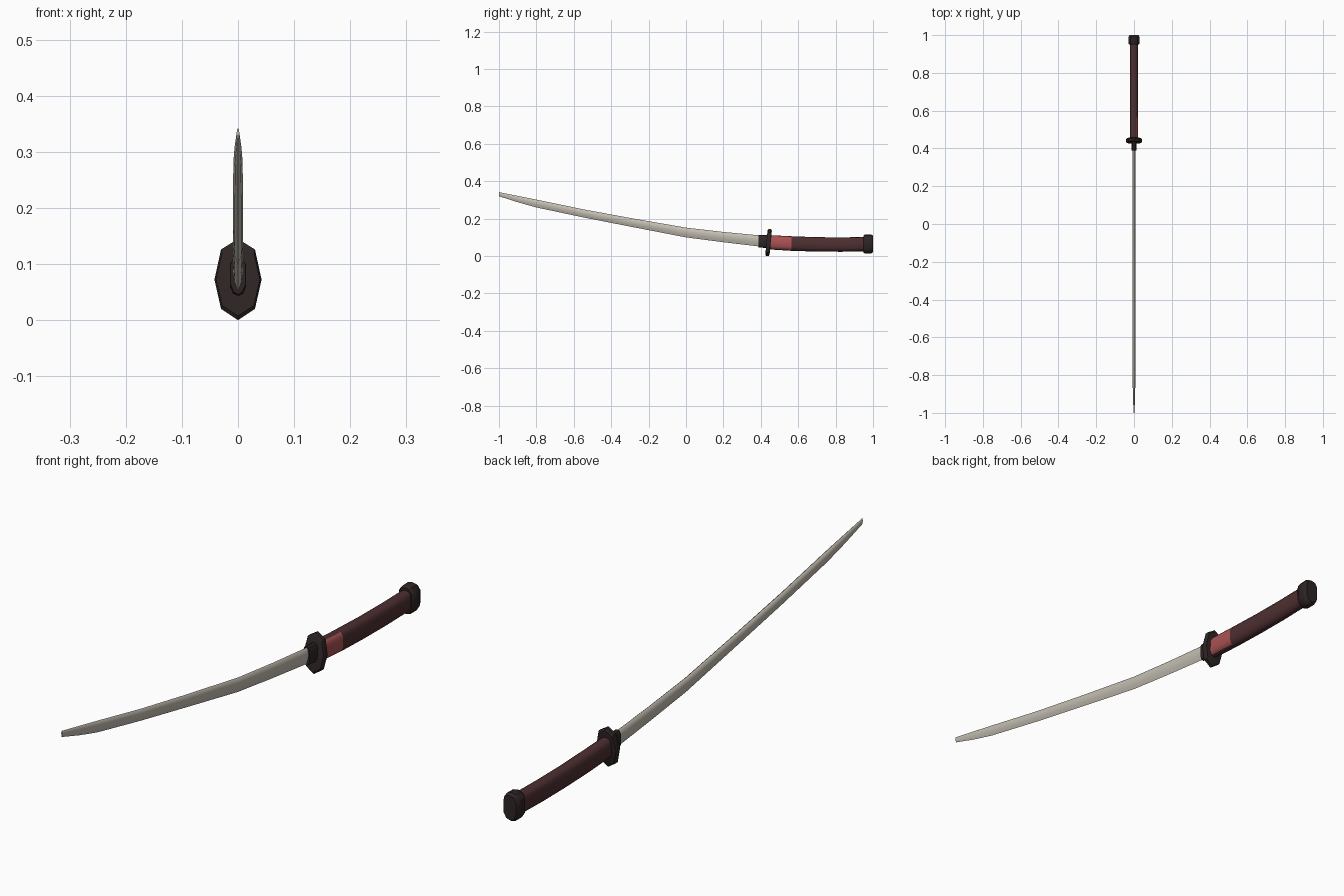
import bpy, bmesh, math

if "Cube" in bpy.data.objects:
    bpy.data.objects.remove(bpy.data.objects["Cube"])

def material(name, rgb):
    m = bpy.data.materials.new(name)
    m.diffuse_color = (*rgb, 1)
    m.use_nodes = True
    m.node_tree.nodes["Principled BSDF"].inputs["Base Color"].default_value = m.diffuse_color
    return m

STEEL = material("pale steel", (0.56, 0.52, 0.45))
DARK = material("dark iron", (0.028, 0.018, 0.018))
WRAP = material("dark red wrap", (0.075, 0.028, 0.030))
RED = material("red patch", (0.40, 0.085, 0.085))

def loft(name, rings, mats, angle=35, pick=None):
    """Skin equal-length closed rings of points and cap both ends."""
    bm = bmesh.new()
    loops = [[bm.verts.new(p) for p in ring] for ring in rings]
    n = len(loops[0])
    for a, b in zip(loops, loops[1:]):
        for i in range(n):
            j = (i + 1) % n
            bm.faces.new((a[i], a[j], b[j], b[i]))
    bm.faces.new(loops[0])
    bm.faces.new(loops[-1])
    bmesh.ops.recalc_face_normals(bm, faces=bm.faces)
    if pick:
        for f in bm.faces:
            f.material_index = pick(f)
    me = bpy.data.meshes.new(name)
    bm.to_mesh(me)
    bm.free()
    for m in mats:
        me.materials.append(m)
    ob = bpy.data.objects.new(name, me)
    bpy.context.collection.objects.link(ob)
    bpy.context.view_layer.objects.active = ob
    ob.select_set(True)
    bpy.ops.object.shade_smooth_by_angle(angle=math.radians(angle))
    ob.select_set(False)
    return ob

def section(y, z0, z1, w, profile, lean=0.0):
    """Mirrored outline: profile holds (half width, height) fractions, bottom to top."""
    pts = list(profile)
    pts += [(-x, t) for x, t in reversed(profile) if x > 0]
    return [(x * w, y + lean * (t - 0.5), z0 + t * (z1 - z0)) for x, t in pts]

# Blade: sharp lower edge, side ridge, narrow spine on top
BLADE = [(0, 0), (0.65, 0.28), (1, 0.62), (0.55, 0.93), (0, 1)]
stations = [(-1.0, 0.32, 0.342, 0.0025), (-0.9, 0.288, 0.322, 0.006),
            (-0.8, 0.260, 0.302, 0.008), (-0.55, 0.207, 0.250, 0.009),
            (-0.3, 0.158, 0.204, 0.009), (0.0, 0.100, 0.152, 0.009),
            (0.2, 0.074, 0.129, 0.009), (0.42, 0.048, 0.108, 0.009)]
loft("blade", [section(y, a, b, w, BLADE) for y, a, b, w in stations], [STEEL], 50)

# Eight-sided outlines for collar, guard, grip and pommel
OCT = [(0, 0), (0.72, 0.14), (1, 0.5), (0.72, 0.87), (0, 1)]
GRIP = [(0, 0), (0.6, 0.06), (1, 0.25), (1, 0.8), (0.6, 0.96), (0, 1)]

loft("blade_collar", [section(0.388, 0.046, 0.114, 0.013, GRIP),
                      section(0.45, 0.042, 0.112, 0.015, GRIP)], [DARK])

loft("guard", [section(0.430, 0.008, 0.137, 0.039, OCT, 0.012),
               section(0.435, 0.0, 0.145, 0.042, OCT, 0.012),
               section(0.448, 0.0, 0.145, 0.042, OCT, 0.012),
               section(0.453, 0.008, 0.137, 0.039, OCT, 0.012)], [DARK])

# Grip with a lighter patch on its right side next to the guard
grip = [(0.44, 0.036, 0.112, 0.020), (0.565, 0.028, 0.106, 0.021),
        (0.70, 0.024, 0.101, 0.021), (0.83, 0.023, 0.100, 0.021),
        (0.97, 0.026, 0.102, 0.021)]
def patch(f):
    return int(f.normal.x > 0.5 and f.calc_center_median().y < 0.56)
loft("grip", [section(y, a, b, w, GRIP) for y, a, b, w in grip], [WRAP, RED], 60, patch)

# Pommel cap
loft("pommel", [section(0.950, 0.018, 0.111, 0.025, GRIP),
                section(0.956, 0.014, 0.115, 0.029, GRIP),
                section(0.990, 0.014, 0.116, 0.029, GRIP),
                section(1.0, 0.021, 0.109, 0.024, GRIP)], [DARK])
